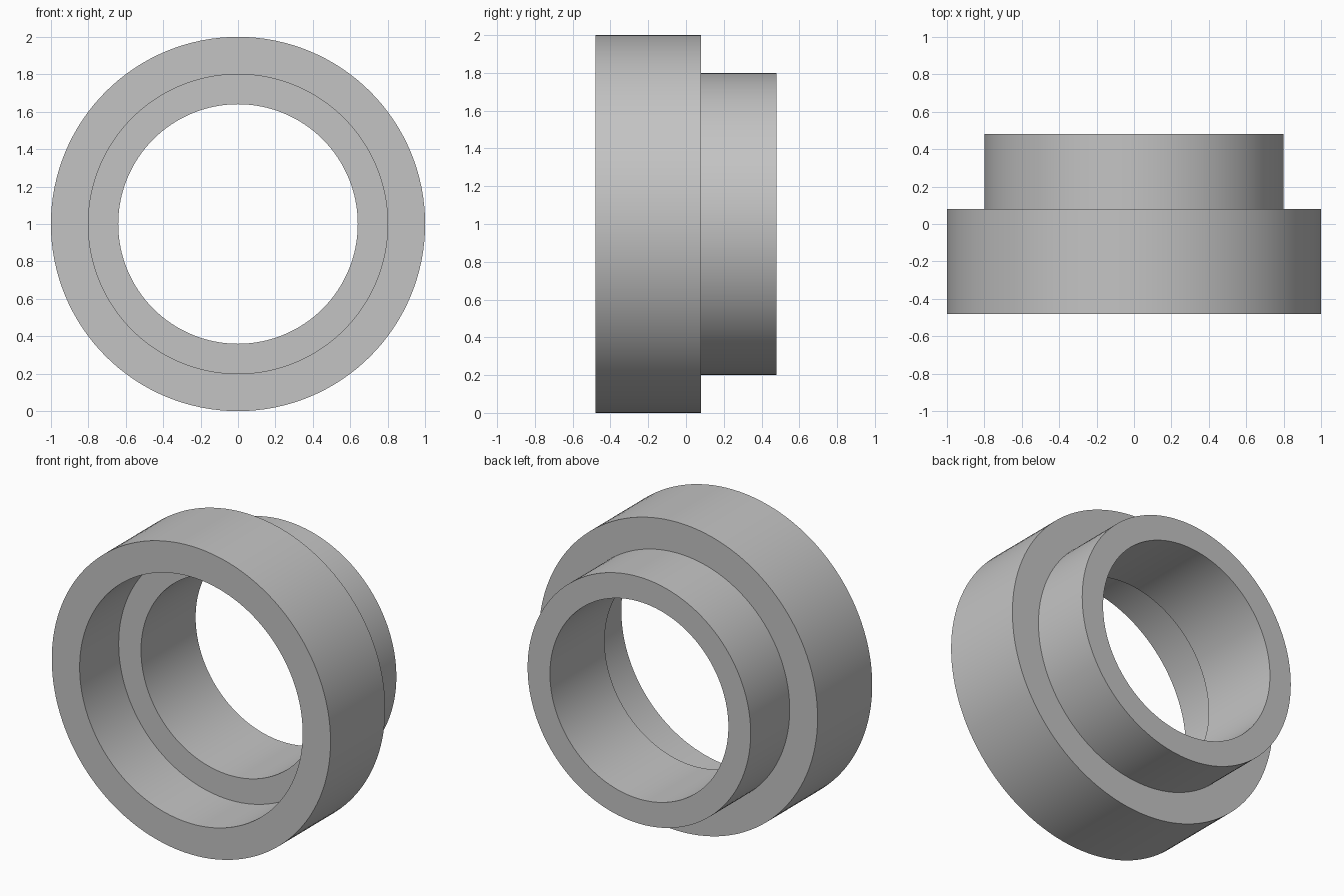
import bpy
import bmesh
from math import cos, sin, tau, radians

cube = bpy.data.objects.get("Cube")
if cube:
    bpy.data.objects.remove(cube, do_unlink=True)

SEGMENTS = 128
CENTRE_Z = 1.0

# Closed wall section of the bushing: (radius, y)
SECTION = [
    (1.0, -0.48),   # front rim, outer edge
    (1.0, 0.08),    # shoulder
    (0.8, 0.08),
    (0.8, 0.48),    # back rim
    (0.64, 0.48),
    (0.64, -0.08),  # inner ledge
    (0.8, -0.08),
    (0.8, -0.48),   # front rim, inner edge
]


def make_material(name, colour):
    mat = bpy.data.materials.new(name)
    mat.use_nodes = True
    mat.diffuse_color = colour
    mat.node_tree.nodes["Principled BSDF"].inputs["Base Color"].default_value = colour
    return mat


def revolve(name, section, material):
    """Turn a closed section around the y axis."""
    bm = bmesh.new()
    rings = []
    for i in range(SEGMENTS):
        a = tau * i / SEGMENTS
        rings.append([bm.verts.new((r * cos(a), y, CENTRE_Z + r * sin(a)))
                      for r, y in section])
    count = len(section)
    for i, ring in enumerate(rings):
        following = rings[(i + 1) % SEGMENTS]
        for j in range(count):
            k = (j + 1) % count
            bm.faces.new((ring[j], ring[k], following[k], following[j]))
    bmesh.ops.recalc_face_normals(bm, faces=bm.faces)
    mesh = bpy.data.meshes.new(name)
    bm.to_mesh(mesh)
    bm.free()
    mesh.materials.append(material)
    obj = bpy.data.objects.new(name, mesh)
    bpy.context.collection.objects.link(obj)
    return obj


# Stepped ring with a counterbored hole
grey = make_material("light grey", (0.55, 0.55, 0.55, 1.0))
bushing = revolve("stepped_bushing", SECTION, grey)

# Smooth walls, crisp rims
bpy.ops.object.select_all(action="DESELECT")
bushing.select_set(True)
bpy.context.view_layer.objects.active = bushing
bpy.ops.object.shade_smooth_by_angle(angle=radians(30))
